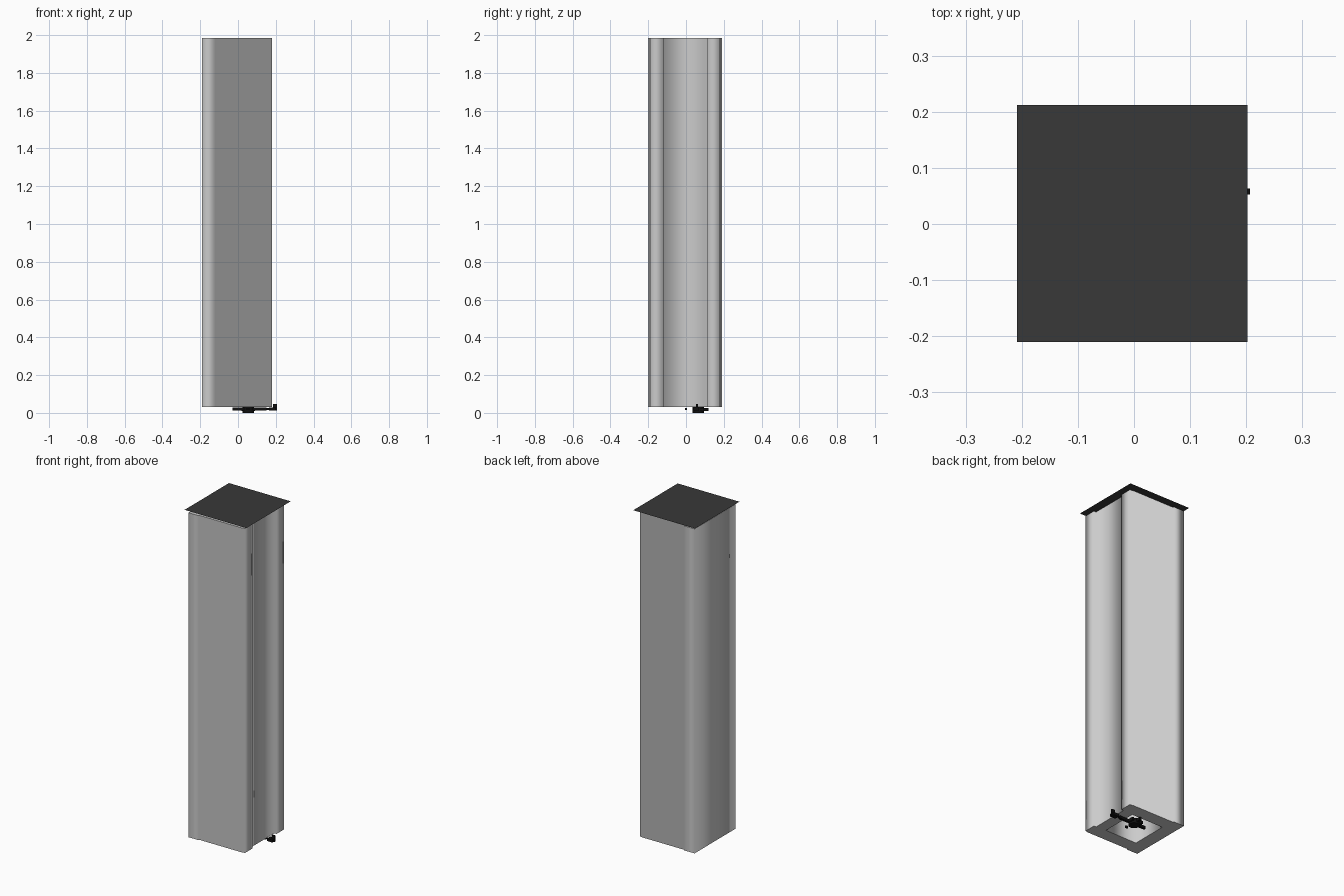
import bpy, math

if "Cube" in bpy.data.objects:
    bpy.data.objects.remove(bpy.data.objects["Cube"])

CY = -0.005  # symmetry line of the column in y


def material(name, v):
    m = bpy.data.materials.new(name)
    m.diffuse_color = (v, v, v, 1)
    m.use_nodes = True
    m.node_tree.nodes["Principled BSDF"].inputs["Base Color"].default_value = m.diffuse_color
    return m


dark = material("dark_panel", 0.04)
black = material("black_metal", 0.005)


def box(name, lo, hi, mat=None):
    c = [(a + b) / 2 for a, b in zip(lo, hi)]
    bpy.ops.mesh.primitive_cube_add(size=1, location=c)
    o = bpy.context.object
    o.name = name
    o.scale = [b - a for a, b in zip(lo, hi)]
    if mat:
        o.data.materials.append(mat)
    return o


def cylinder(name, loc, r, depth, rot=(0, 0, 0), mat=black):
    bpy.ops.mesh.primitive_cylinder_add(vertices=16, radius=r, depth=depth, location=loc, rotation=rot)
    o = bpy.context.object
    o.name = name
    o.data.materials.append(mat)
    bpy.ops.object.shade_smooth_by_angle()
    return o


def extrude_profile(name, loops, z0, z1):
    cu = bpy.data.curves.new(name, 'CURVE')
    cu.dimensions = '2D'
    cu.fill_mode = 'BOTH'
    cu.extrude = (z1 - z0) / 2
    for pts in loops:
        s = cu.splines.new('POLY')
        s.points.add(len(pts) - 1)
        for p, (x, y) in zip(s.points, pts):
            p.co = (x, y, 0, 1)
        s.use_cyclic_u = True
    o = bpy.data.objects.new(name, cu)
    bpy.context.collection.objects.link(o)
    o.location.z = (z0 + z1) / 2
    bpy.ops.object.select_all(action='DESELECT')
    o.select_set(True)
    bpy.context.view_layer.objects.active = o
    bpy.ops.object.convert(target='MESH')
    return bpy.context.object


# Hollow column: stepped corner trims, recessed right panel
half = [(-0.19, 0.195), (-0.12, 0.195), (-0.12, 0.189), (0.165, 0.189),
        (0.165, 0.186), (0.18, 0.186), (0.18, 0.115), (0.165, 0.115)]
outer = [(x, CY + y) for x, y in half] + [(x, CY - y) for x, y in reversed(half)]
inner = [(-0.11, CY - 0.11), (0.1, CY - 0.11), (0.1, CY + 0.11), (-0.11, CY + 0.11)]
extrude_profile("column_body", [outer, inner], 0.032, 1.984)

# Thin roof sheet floating just above the column
bpy.ops.mesh.primitive_plane_add(size=1, location=(-0.003, 0.001, 2.0))
roof = bpy.context.object
roof.name = "roof_sheet"
roof.scale = (0.411, 0.422, 1)
roof.data.materials.append(dark)

# Small latch mechanism under the column
box("latch_bar", (-0.03, 0.048, 0.012), (0.15, 0.062, 0.028), black)
cylinder("latch_rod", (0.1, 0.055, 0.02), 0.005, 0.15, (0, math.pi / 2, 0))
cylinder("latch_hub", (0.055, 0.065, 0.015), 0.03, 0.03)
for i, x in enumerate((0.025, 0.055, 0.085)):
    box(f"latch_tooth_{i}", (x - 0.006, 0.06, 0.01), (x + 0.006, 0.12 - abs(x - 0.055) * 0.8, 0.027), black)
box("latch_pin", (0.045, -0.005, 0.014), (0.06, 0.005, 0.026), black)
box("latch_handle_base", (0.165, 0.04, 0.012), (0.2, 0.07, 0.028), black)
box("latch_handle_plate", (0.185, 0.053, 0.012), (0.207, 0.063, 0.048), black)
